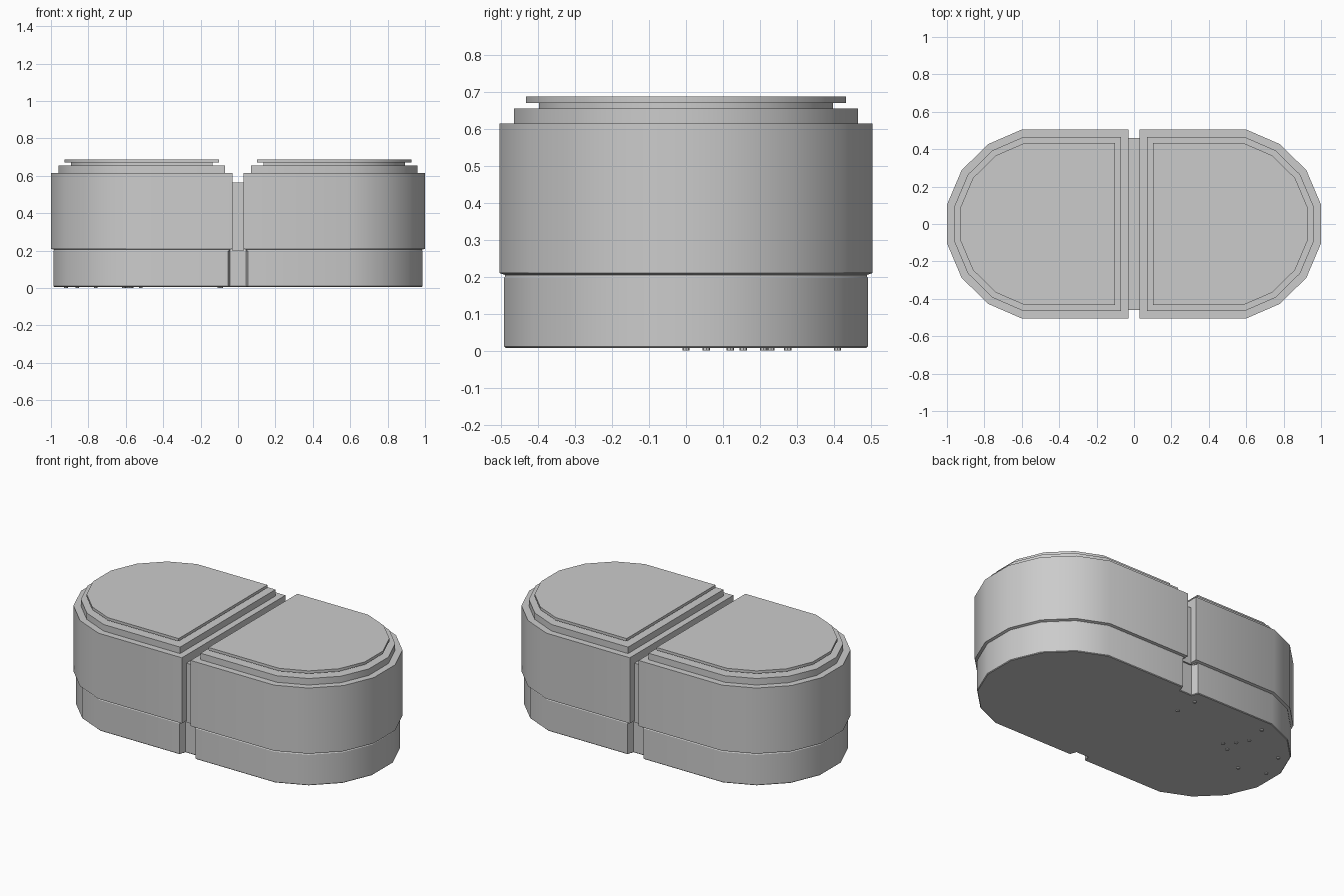
import bpy, bmesh, math
from mathutils import Vector

if "Cube" in bpy.data.objects:
    bpy.data.objects.remove(bpy.data.objects["Cube"])

# Rounded end of the outline, front to back, on the right side
END = [(0.60, -0.505), (0.78, -0.427), (0.922, -0.287), (1.0, -0.103)]
END += [(x, -y) for x, y in reversed(END)]


def inset(points, d):
    """Move every edge of a counter-clockwise outline inward by d."""
    pts = [Vector(p) for p in points]
    out = []
    for i, p in enumerate(pts):
        a = (p - pts[i - 1]).normalized()
        b = (pts[(i + 1) % len(pts)] - p).normalized()
        na, nb = Vector((-a.y, a.x)), Vector((-b.y, b.x))
        out.append(p + (na + nb) * d / (1 + na.dot(nb)))
    return out


def loft(name, outline, levels):
    """Stack inset copies of an outline; levels are (inset, z)."""
    bm = bmesh.new()
    rings = [[bm.verts.new((p.x, p.y, z)) for p in inset(outline, d)] for d, z in levels]
    n = len(outline)
    for low, high in zip(rings, rings[1:]):
        for i in range(n):
            j = (i + 1) % n
            bm.faces.new((low[i], low[j], high[j], high[i]))
    bm.faces.new(rings[0][::-1])
    bm.faces.new(rings[-1])
    return finish(name, bm)


def finish(name, bm):
    bmesh.ops.recalc_face_normals(bm, faces=bm.faces)
    mesh = bpy.data.meshes.new(name)
    bm.to_mesh(mesh)
    bm.free()
    obj = bpy.data.objects.new(name, mesh)
    bpy.context.collection.objects.link(obj)
    bpy.ops.object.select_all(action='DESELECT')
    obj.select_set(True)
    bpy.context.view_layer.objects.active = obj
    bpy.ops.object.shade_smooth_by_angle(angle=math.radians(30))
    return obj


# Two upper compartments: lower lip, wall, step, neck and lid
half = [(0.03, -0.505)] + END + [(0.03, 0.505)]
levels = [(0.015, 0.198), (0.015, 0.205), (0, 0.21), (0, 0.615),
          (0.04, 0.615), (0.04, 0.655), (0.107, 0.655), (0.107, 0.67),
          (0.072, 0.67), (0.072, 0.687)]
loft("right_compartment", half, levels)
loft("left_compartment", [(-x, y) for x, y in reversed(half)], levels)

# Shared base with a notch in the middle of each long side
quarter_end = [(0.045, -0.505)] + END + [(0.045, 0.505)]
right = [(0.032, -0.465)] + quarter_end + [(0.032, 0.465)]
base = right + [(-x, -y) for x, y in right]
loft("base", base, [(0.017, 0.007), (0.013, 0.011), (0.013, 0.197), (0.018, 0.205)])

# Web joining the compartments
bm = bmesh.new()
bmesh.ops.create_cube(bm, size=1)
bmesh.ops.scale(bm, vec=(0.064, 0.92, 0.365), verts=bm.verts)
bmesh.ops.translate(bm, vec=(0, 0, 0.3825), verts=bm.verts)
finish("centre_web", bm)

# Tiny studs under the base
studs = [(-0.10, 0.41), (-0.09, 0.275), (-0.59, 0.41), (-0.61, 0.275), (-0.57, 0.21),
         (-0.58, 0.12), (-0.52, 0.155), (-0.76, 0.0), (-0.86, 0.23), (-0.92, 0.055)]
bm = bmesh.new()
for x, y in studs:
    made = bmesh.ops.create_cone(bm, cap_ends=True, segments=8, radius1=0.01, radius2=0.01, depth=0.012)
    bmesh.ops.translate(bm, vec=(x, y, 0.006), verts=made["verts"])
finish("base_studs", bm)
